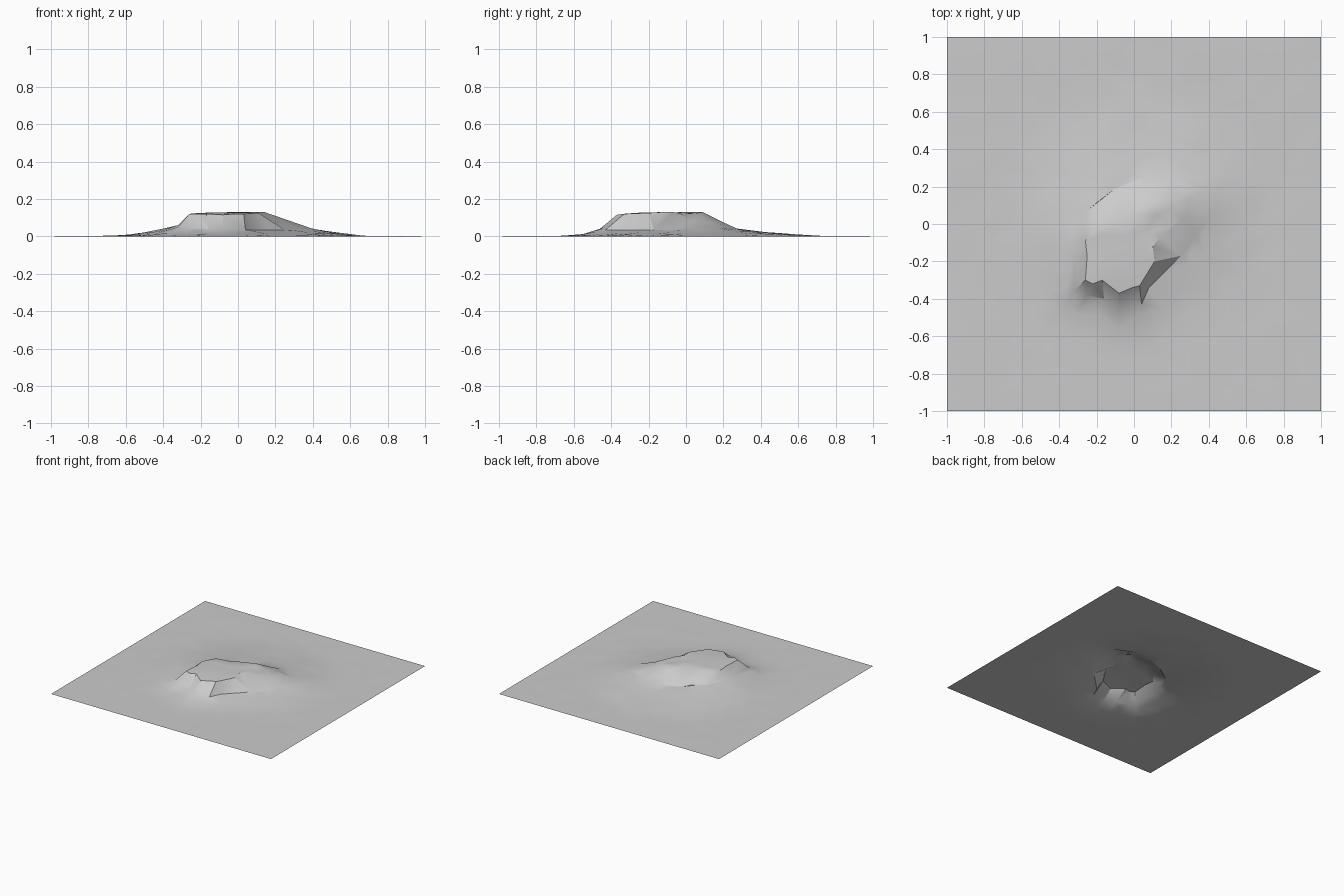
import bpy
import random
from math import atan2, cos, sin, hypot, pi
from mathutils import Vector
from mathutils.geometry import delaunay_2d_cdt

random.seed(4)
cube = bpy.data.objects.get("Cube")
if cube:
    bpy.data.objects.remove(cube)

CENTRE = Vector((-0.07, -0.15))
GRID = 28          # ground cells per side
TOP = 0.128        # plateau height

# Plateau rim, counter-clockwise from the front (x, y, z)
rim = [(-.08, -.37, .115), (-.01, -.34, .12), (.03, -.33, .12), (.11, -.2, .125),
       (.1, -.12, .13), (.14, -.07, .13), (.27, .03, .085), (.19, .08, .11),
       (.11, .09, .13), (0, .05, .13), (-.1, .01, .128), (-.2, 0, .125),
       (-.26, -.09, .12), (-.25, -.17, .12), (-.26, -.3, .12), (-.22, -.32, .12),
       (-.17, -.3, .12)]
# Foot of the cliffs and of the gentler rear slope
foot = [(-.08, -.46, .04), (.04, -.43, .035), (.08, -.34, .035), (.17, -.25, .035),
        (.25, -.17, .035), (.33, -.06, .035), (.4, .03, .04), (.38, .18, .045),
        (.2, .27, .042), (.05, .25, .042), (-.1, .19, .045), (-.24, .08, .055),
        (-.32, -.07, .06), (-.32, -.17, .06), (-.32, -.36, .05), (-.25, -.38, .045),
        (-.16, -.4, .04)]


def polar(x, y):
    return atan2(y - CENTRE.y, x - CENTRE.x), hypot(x - CENTRE.x, y - CENTRE.y)


def contour(points):
    """Sort a contour by angle as (angle, radius, height), wrapped at both ends."""
    ring = sorted((*polar(x, y), z) for x, y, z in points)
    a, b = ring[0], ring[-1]
    return [(b[0] - 2 * pi, *b[1:])] + ring + [(a[0] + 2 * pi, *a[1:])]


def sample(ring, angle):
    for a, b in zip(ring, ring[1:]):
        if a[0] <= angle <= b[0]:
            t = (angle - a[0]) / max(b[0] - a[0], 1e-6)
            return a[1] + (b[1] - a[1]) * t, a[2] + (b[2] - a[2]) * t


rim_ring, foot_ring = contour(rim), contour(foot)


def height(x, y):
    """Plateau inside the rim, cliff down to the foot, then a fading skirt."""
    angle, r = polar(x, y)
    r1, z1 = sample(rim_ring, angle)
    r2, z2 = sample(foot_ring, angle)
    if r < r1:
        return TOP + (z1 - TOP) * (r / r1) ** 3
    if r < r2:
        return z1 + (z2 - z1) * (r - r1) / (r2 - r1)
    reach = 0.72 + 0.2 * max(0, sin(angle)) + 0.08 * max(0, cos(angle))
    t = min(1, (r - r2) / (reach - r2))
    power = 1.4 + 3 * max(0, -sin(angle)) + max(0, -cos(angle))
    return z2 * (1 - t) ** power


# Contours keep their own points and edges, so the cliffs stay crisp
points = rim + foot
n = len(rim)
edges = [(i, (i + 1) % n) for i in range(n)]
edges += [(n + a, n + b) for a, b in edges]

# Irregular ground points fill the rest of the square
step = 2 / GRID
for i in range(GRID + 1):
    for j in range(GRID + 1):
        x, y = i * step - 1, j * step - 1
        inside_x, inside_y = 0 < i < GRID, 0 < j < GRID
        x += random.uniform(-.35, .35) * step * inside_x
        y += random.uniform(-.35, .35) * step * inside_y
        angle, r = polar(x, y)
        low, high = sample(rim_ring, angle)[0], sample(foot_ring, angle)[0]
        gentle = 0.6 < angle < 2.6
        on_cliff = low - .03 < r < high + .025
        crowded = min(hypot(x - p[0], y - p[1]) for p in rim + foot) < .04
        if crowded or (on_cliff and not (gentle and low + .03 < r < high)):
            continue
        bump = random.uniform(-.002, .002) if inside_x and inside_y else 0
        points.append((x, y, max(0, height(x, y) + bump)))

flat = [Vector(p[:2]) for p in points]
verts, _, faces, sources, _, _ = delaunay_2d_cdt(flat, edges, [], 0, 1e-5)
coords = [(v.x, v.y, points[s[0]][2] if s else height(v.x, v.y))
          for v, s in zip(verts, sources)]

mesh = bpy.data.meshes.new("terrain")
mesh.from_pydata(coords, [], faces)
mesh.update()
terrain = bpy.data.objects.new("terrain", mesh)
bpy.context.collection.objects.link(terrain)

# Plain grey rock
rock = bpy.data.materials.new("grey rock")
rock.use_nodes = True
colour = (0.6, 0.6, 0.6, 1)
rock.diffuse_color = colour
rock.node_tree.nodes["Principled BSDF"].inputs["Base Color"].default_value = colour
mesh.materials.append(rock)

# Soft ground, sharp cliff edges
bpy.ops.object.select_all(action='DESELECT')
terrain.select_set(True)
bpy.context.view_layer.objects.active = terrain
bpy.ops.object.shade_smooth_by_angle(angle=pi / 6)
